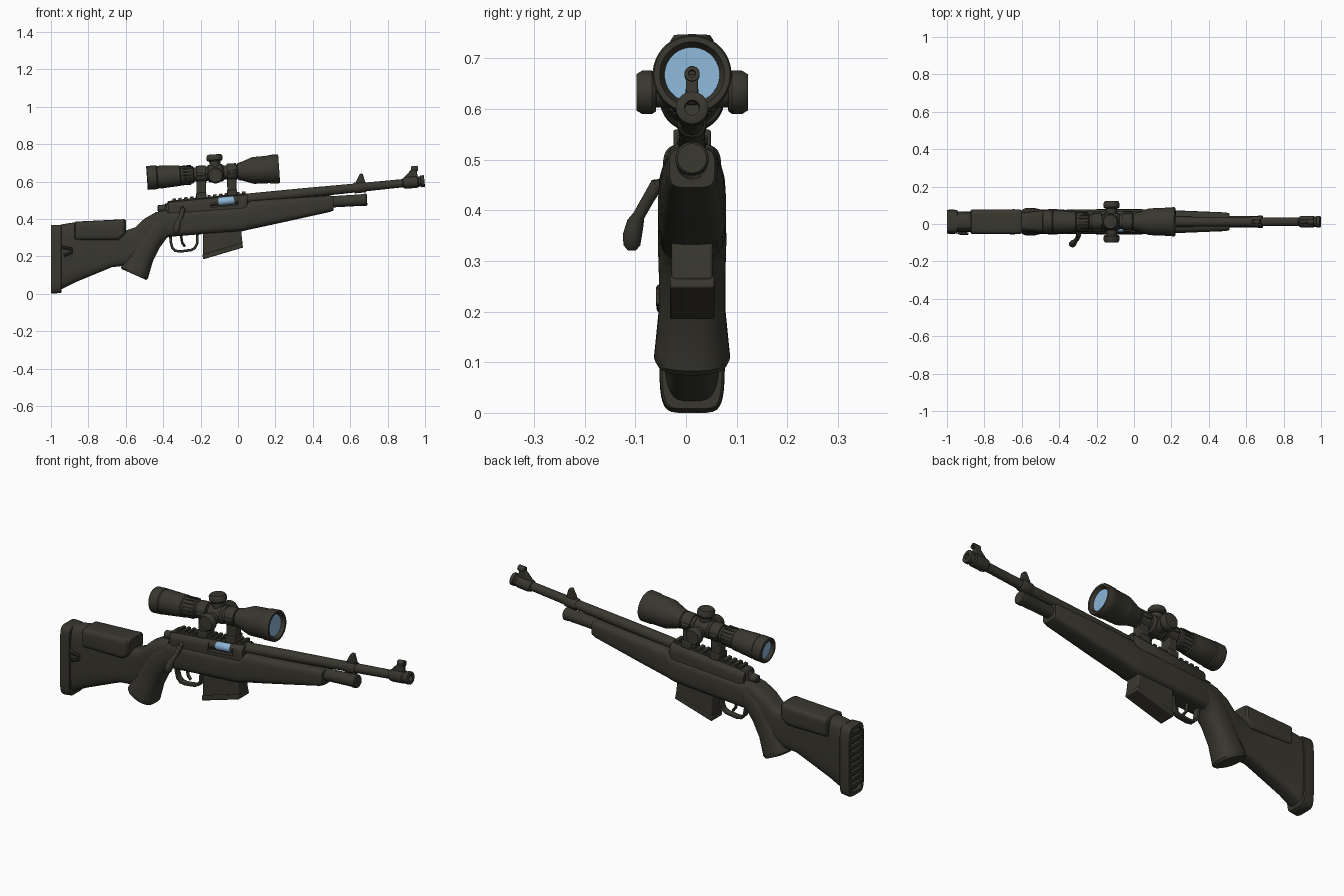
import bpy, bmesh, math
from mathutils import Vector

Y0 = 0.012          # centre plane of the rifle


def material(name, col):
    m = bpy.data.materials.new(name)
    m.diffuse_color = (*col, 1)
    return m


DARK = material("dark_olive", (0.040, 0.038, 0.028))
BLUE = material("lens_blue", (0.26, 0.46, 0.68))


def finish(name, bm, mat, angle=35, bevel=0):
    bmesh.ops.recalc_face_normals(bm, faces=bm.faces)
    me = bpy.data.meshes.new(name)
    bm.to_mesh(me)
    bm.free()
    me.materials.append(mat)
    ob = bpy.data.objects.new(name, me)
    bpy.context.collection.objects.link(ob)
    bpy.ops.object.select_all(action='DESELECT')
    ob.select_set(True)
    bpy.context.view_layer.objects.active = ob
    bpy.ops.object.shade_smooth_by_angle(angle=math.radians(angle))
    if bevel:
        b = ob.modifiers.new("bevel", 'BEVEL')
        b.width, b.segments = bevel, 2
    return ob


def sweep(name, stations, e=2, n=32, d=None, mat=DARK):
    """Loft superellipse rings; station = (x, y, z, half_width, half_height)."""
    bm = bmesh.new()
    pts = [Vector(s[:3]) for s in stations]
    rings = []
    for i, s in enumerate(stations):
        t = Vector(d) if d else pts[min(i + 1, len(pts) - 1)] - pts[max(i - 1, 0)]
        t.normalize()
        ref = Vector((0, 1, 0)) if abs(t.y) < 0.9 else Vector((1, 0, 0))
        b = (ref - t * t.dot(ref)).normalized()
        c = t.cross(b)
        ring = []
        for k in range(n):
            a = 2 * math.pi * (k + 0.5) / n
            u, v = [math.copysign(abs(f) ** (2 / e), f) for f in (math.cos(a), math.sin(a))]
            ring.append(bm.verts.new(pts[i] + b * u * s[3] + c * v * s[4]))
        rings.append(ring)
    for p, q in zip(rings, rings[1:]):
        for k in range(n):
            bm.faces.new((p[k], p[(k + 1) % n], q[(k + 1) % n], q[k]))
    bm.faces.new(rings[0])
    bm.faces.new(rings[-1])
    return finish(name, bm, mat)


def body(name, rows, e=4):
    """Loft along x; row = (x, z_bottom, z_top, half_width)."""
    return sweep(name, [(x, Y0, (a + b) / 2, w, (b - a) / 2) for x, a, b, w in rows], e, 36, (1, 0, 0))


def lathe(name, axis, slope, prof, mat=DARK, y=Y0, n=32):
    return sweep(name, [(x, y, axis(x), r, r) for x, r in prof], 2, n, (1, 0, slope), mat)


def prism(name, pts, hw, y=Y0, bevel=0.004, mat=DARK):
    bm = bmesh.new()
    f = bm.faces.new([bm.verts.new((x, y - hw, z)) for x, z in pts])
    g = bmesh.ops.extrude_face_region(bm, geom=[f])['geom']
    bmesh.ops.translate(bm, vec=(0, 2 * hw, 0), verts=[v for v in g if isinstance(v, bmesh.types.BMVert)])
    return finish(name, bm, mat, 30, bevel)


def bore(x): return 0.503 + 0.1 * x
def sight(x): return 0.645 + 0.07 * (x + 0.12)
def under(x): return 0.492 + 0.06 * (x - 0.51)


# Butt stock, recoil pad with ribs, cheek rest
body("butt_stock", [(-0.95, 0.02, 0.37, 0.056), (-0.87, 0.061, 0.383, 0.054), (-0.674, 0.142, 0.345, 0.048),
                    (-0.60, 0.15, 0.338, 0.05), (-0.55, 0.18, 0.355, 0.055), (-0.50, 0.21, 0.402, 0.06),
                    (-0.44, 0.25, 0.436, 0.062), (-0.38, 0.30, 0.45, 0.06)])
body("recoil_pad", [(-0.943, 0.008, 0.364, 0.060), (-0.947, 0.005, 0.368, 0.064), (-0.99, 0.0, 0.369, 0.065),
                    (-1.0, 0.004, 0.365, 0.062), (-1.0, 0.022, 0.347, 0.045), (-0.982, 0.022, 0.347, 0.045)], 6)
for i in range(9):
    z = 0.045 + i * 0.034
    prism("pad_rib", [(-0.98, z), (-0.997, z), (-0.997, z + 0.016), (-0.98, z + 0.016)], 0.047, bevel=0)
body("cheek_rest", [(-0.875, 0.292, 0.378, 0.058), (-0.868, 0.285, 0.386, 0.066), (-0.64, 0.285, 0.397, 0.067),
                    (-0.61, 0.31, 0.399, 0.066), (-0.60, 0.325, 0.394, 0.058)], 5)
sweep("sling_stud", [(-0.94, -0.046, 0.25, 0.008, 0.008), (-0.92, -0.052, 0.245, 0.008, 0.008),
                     (-0.89, -0.052, 0.24, 0.008, 0.008), (-0.89, -0.052, 0.22, 0.008, 0.008),
                     (-0.93, -0.05, 0.205, 0.008, 0.008)], n=10)

# Pistol grip
sweep("pistol_grip", [(-0.557, Y0, 0.103, 0.070, 0.072), (-0.553, Y0, 0.112, 0.075, 0.078),
                      (-0.546, Y0, 0.130, 0.073, 0.076), (-0.515, Y0, 0.20, 0.066, 0.066),
                      (-0.475, Y0, 0.28, 0.066, 0.066), (-0.43, Y0, 0.345, 0.068, 0.068),
                      (-0.37, Y0, 0.385, 0.064, 0.065)], e=2.5)

# Main stock and fore-end
body("fore_stock", [(-0.43, 0.30, 0.425, 0.055), (-0.38, 0.303, 0.44, 0.064), (-0.2, 0.318, 0.452, 0.067),
                    (0.02, 0.333, 0.47, 0.067), (0.045, 0.339, 0.475, 0.067), (0.06, 0.343, 0.497, 0.066),
                    (0.2, 0.373, 0.507, 0.062), (0.49, 0.437, 0.526, 0.050), (0.51, 0.445, 0.522, 0.045)])
lathe("fore_tube", under, 0.06, [(0.45, 0.030), (0.66, 0.031), (0.665, 0.033), (0.685, 0.033), (0.69, 0.029)])

# Receiver with a cut ejection port and the bolt inside
receiver = body("receiver", [(x, 0.40, bore(x) + 0.024, w) for x, w in
                             ((-0.375, 0.045), (-0.36, 0.054), (0.04, 0.058), (0.052, 0.05))])
cutter = prism("port_cutter", [(-0.145, 0.462), (0.0, 0.475), (0.0, 0.514), (-0.145, 0.502)], 0.05, y=-0.07, bevel=0)
cutter.hide_render = True
bpy.context.view_layer.objects.active = receiver
cut = receiver.modifiers.new("port", 'BOOLEAN')
cut.object, cut.solver = cutter, 'EXACT'
bpy.ops.object.modifier_apply(modifier="port")
bpy.data.objects.remove(cutter)
lathe("bolt_body", bore, 0.1, [(-0.15, 0.019), (0.005, 0.019)], y=-0.018)
lathe("bolt_window", bore, 0.1, [(-0.105, 0.019), (-0.10, 0.0215), (-0.025, 0.0215), (-0.02, 0.019)], BLUE, y=-0.022)
lathe("bolt_shroud", lambda x: bore(x) - 0.008, 0.1,
      [(-0.43, 0.014), (-0.425, 0.021), (-0.39, 0.022), (-0.385, 0.027), (-0.34, 0.027)])
prism("safety_catch", [(-0.40, 0.43), (-0.35, 0.43), (-0.345, 0.50), (-0.375, 0.495)], 0.03)
sweep("bolt_handle", [(-0.30, -0.03, 0.462, 0.014, 0.014), (-0.296, -0.058, 0.450, 0.014, 0.014),
                      (-0.302, -0.076, 0.42, 0.012, 0.012), (-0.315, -0.093, 0.39, 0.012, 0.012),
                      (-0.322, -0.100, 0.375, 0.017, 0.017), (-0.328, -0.106, 0.35, 0.019, 0.019),
                      (-0.332, -0.107, 0.332, 0.017, 0.017), (-0.334, -0.107, 0.322, 0.009, 0.009)], n=16)

# Barrel and iron sights
lathe("barrel", bore, 0.1, [(0.0, 0.028), (0.3, 0.027), (0.62, 0.024), (0.88, 0.022), (0.885, 0.028), (0.90, 0.032),
                            (0.96, 0.032), (0.965, 0.027), (0.975, 0.027), (0.978, 0.032), (0.995, 0.032),
                            (0.997, 0.029), (0.997, 0.015), (0.95, 0.015)])
prism("front_sight_ramp", [(0.88, 0.60), (0.89, 0.625), (0.93, 0.668), (0.955, 0.668), (0.962, 0.61)], 0.012)
lathe("front_sight_hood", lambda x: 0.668 + 0.1 * (x - 0.94), 0.1,
      [(0.925, 0.007), (0.925, 0.015), (0.962, 0.015), (0.962, 0.007), (0.945, 0.007)], n=16)
lathe("rear_sight_band", bore, 0.1, [(0.62, 0.026), (0.625, 0.029), (0.68, 0.029), (0.685, 0.026)])
prism("rear_sight", [(0.625, 0.58), (0.632, 0.602), (0.652, 0.642), (0.667, 0.642), (0.682, 0.59)], 0.013)

# Accessory rail with teeth
prism("rail_base", [(-0.35, bore(-0.35) + 0.01), (0.04, bore(0.04) + 0.01),
                    (0.04, bore(0.04) + 0.032), (-0.35, bore(-0.35) + 0.032)], 0.026)
for i in range(13):
    x = -0.35 + i * 0.031
    prism("rail_tooth", [(x, bore(x) + 0.025), (x + 0.018, bore(x) + 0.027),
                         (x + 0.018, bore(x) + 0.043), (x, bore(x) + 0.041)], 0.030, bevel=0.002)

# Magazine
prism("magazine", [(-0.187, 0.35), (-0.187, 0.20), (0.025, 0.262), (0.015, 0.35)], 0.041, bevel=0.006)
prism("magazine_floor", [(-0.19, 0.21), (-0.187, 0.184), (0.027, 0.247), (0.022, 0.272)], 0.044, bevel=0.004)

# Trigger guard and trigger
sweep("trigger_guard", [(x, Y0, z, 0.017, 0.007) for x, z in
                        ((-0.362, 0.33), (-0.36, 0.28), (-0.352, 0.247), (-0.335, 0.23), (-0.31, 0.226),
                         (-0.25, 0.234), (-0.23, 0.245), (-0.219, 0.268), (-0.216, 0.33))], e=4, n=16)
sweep("trigger", [(x, Y0, z, 0.009, 0.007) for x, z in
                  ((-0.30, 0.33), (-0.303, 0.30), (-0.298, 0.272), (-0.283, 0.252))], n=12)

# Scope: one turned body with recessed ends and two lenses
lathe("scope_body", sight, 0.07, [
    (-0.465, 0.046), (-0.487, 0.050), (-0.487, 0.061), (-0.483, 0.064), (-0.435, 0.064), (-0.43, 0.060),
    (-0.42, 0.060), (-0.415, 0.062), (-0.33, 0.056), (-0.31, 0.055), (-0.305, 0.050), (-0.24, 0.046), (-0.235, 0.038),
    (-0.005, 0.038), (0.0, 0.046), (0.02, 0.050), (0.075, 0.070), (0.085, 0.072), (0.165, 0.074), (0.17, 0.077),
    (0.215, 0.078), (0.22, 0.075), (0.22, 0.064), (0.20, 0.054)], n=40)
lathe("rear_lens", sight, 0.07, [(-0.469, 0.047), (-0.462, 0.047)], BLUE)
lathe("front_lens", sight, 0.07, [(0.198, 0.0545), (0.204, 0.0545)], BLUE)
for i in range(16):
    a = 2 * math.pi * i / 16
    cy, cz = 0.049 * math.cos(a), 0.049 * math.sin(a)
    sweep("zoom_ridge", [(x, Y0 + cy, sight(x) + cz, 0.004, 0.004) for x in (-0.30, -0.25)], n=6)

# Scope rings and their posts
for x in (-0.197, -0.033):
    lathe("scope_ring", sight, 0.07, [(x - 0.026, 0.038), (x - 0.026, 0.046), (x + 0.026, 0.046), (x + 0.026, 0.038)])
    prism("ring_post", [(x - 0.024, bore(x) + 0.02), (x + 0.026, bore(x) + 0.024),
                        (x + 0.025, sight(x) - 0.02), (x - 0.025, sight(x) - 0.022)], 0.027)
    prism("ring_clamp", [(x - 0.026, bore(x) + 0.022), (x + 0.028, bore(x) + 0.026),
                         (x + 0.027, bore(x) + 0.06), (x - 0.027, bore(x) + 0.055)], 0.037)
    for s in (-1, 1):
        prism("ring_lug", [(x - 0.022, sight(x) - 0.01), (x + 0.022, sight(x) - 0.008),
                           (x + 0.022, sight(x) + 0.01), (x - 0.022, sight(x) + 0.008)], 0.008, y=Y0 + s * 0.046)

# Turret saddle and three adjustment caps
lathe("turret_saddle", sight, 0.07, [(-0.165, 0.038), (-0.155, 0.047), (-0.085, 0.047), (-0.075, 0.038)])
CAP = ((0.0, 0.03), (0.07, 0.03), (0.071, 0.038), (0.078, 0.043), (0.098, 0.043), (0.109, 0.036))
for name, d in (("top_cap", (-0.07, 0, 1)), ("left_cap", (0, -1, 0)), ("right_cap", (0, 1, 0))):
    v = Vector(d)
    k = 0.92 if v.z else 1.01
    c = Vector((-0.12, Y0, 0.645 if v.z else 0.633))
    sweep(name, [(*(c + v * h * k), r, r) for h, r in CAP], n=24, d=d)
